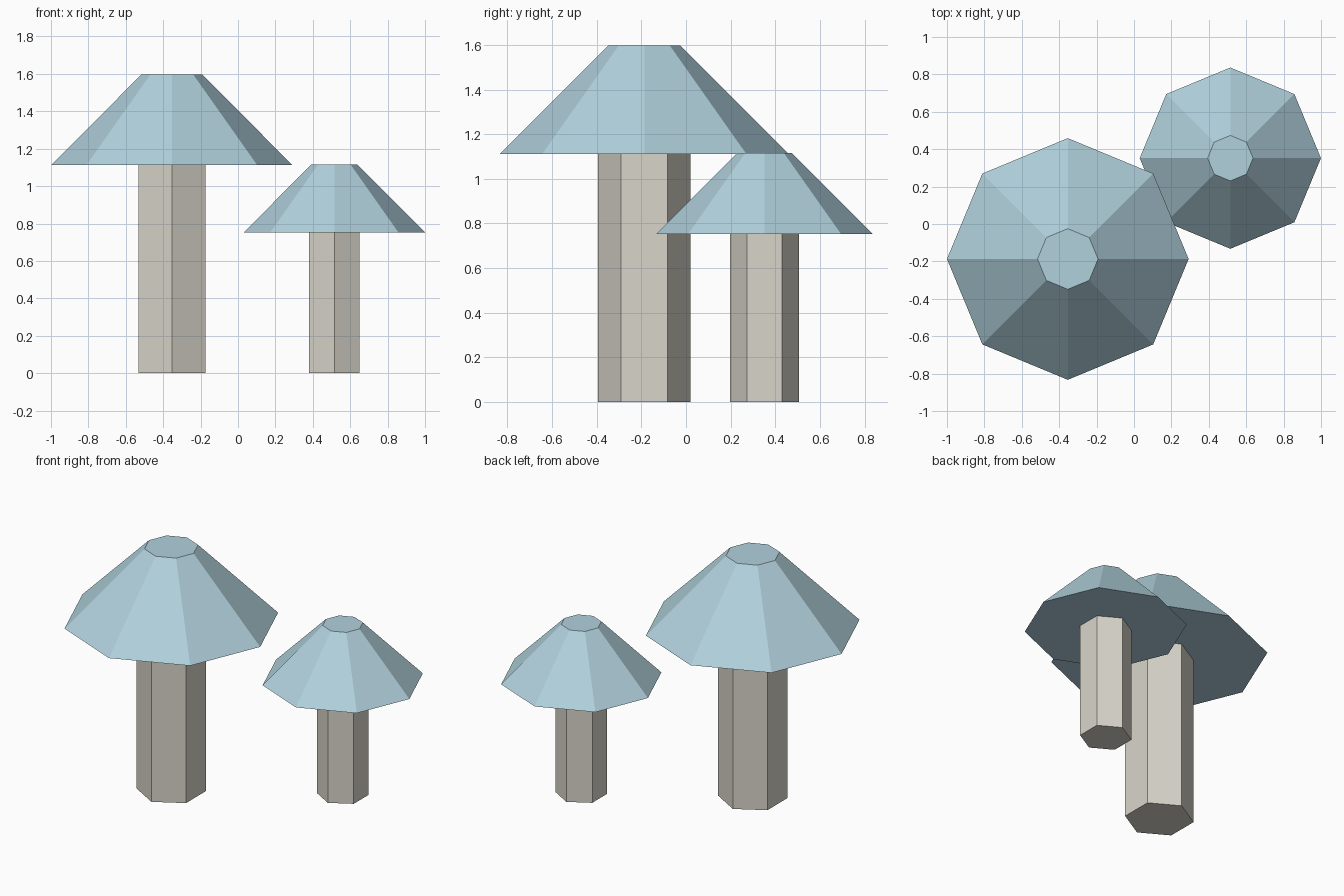
import bpy
import math

if "Cube" in bpy.data.objects:
    bpy.data.objects.remove(bpy.data.objects["Cube"])


def flat_colour(name, rgb):
    mat = bpy.data.materials.new(name)
    mat.diffuse_color = (*rgb, 1.0)
    mat.use_nodes = True
    mat.node_tree.nodes["Principled BSDF"].inputs["Base Color"].default_value = mat.diffuse_color
    return mat


def frustum(name, sides, r_bottom, r_top, z0, z1, xy, mat, turn=0.0):
    bpy.ops.mesh.primitive_cone_add(
        vertices=sides, radius1=r_bottom, radius2=r_top, depth=z1 - z0,
        location=(xy[0], xy[1], (z0 + z1) / 2), rotation=(0, 0, turn))
    obj = bpy.context.object
    obj.name = name
    obj.data.materials.append(mat)
    return obj


cap_blue = flat_colour("pale_blue", (0.44, 0.64, 0.72))
stem_grey = flat_colour("warm_grey", (0.69, 0.67, 0.59))


def mushroom(label, xy, scale):
    # Six-sided stem with corners facing front and back
    frustum(label + "_stem", 6, 0.207 * scale, 0.207 * scale,
            0.0, 1.112 * stem_scale[label], xy, stem_grey)
    # Eight-sided cap with a flat top and closed underside
    z0 = 1.112 * stem_scale[label]
    frustum(label + "_cap", 8, 0.646 * scale, 0.162 * scale,
            z0, z0 + 0.485 * scale, xy, cap_blue)


# The small stem is proportionally a little shorter than its cap
stem_scale = {"large_mushroom": 1.0, "small_mushroom": 0.677}

mushroom("large_mushroom", (-0.354, -0.187), 1.0)
mushroom("small_mushroom", (0.515, 0.352), 0.75)
